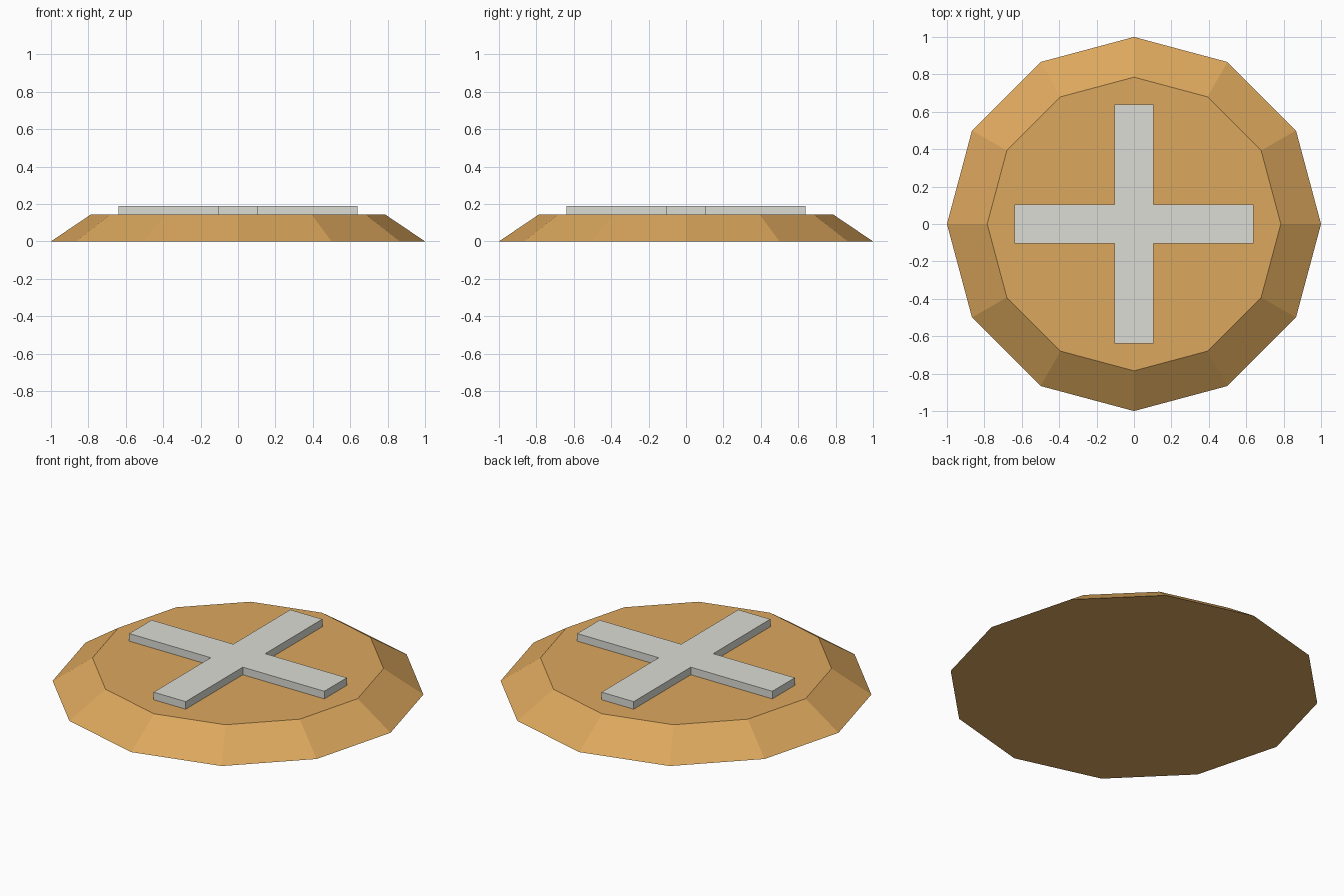
import bpy
import bmesh
from math import cos, sin, pi

cube = bpy.data.objects.get("Cube")
if cube:
    bpy.data.objects.remove(cube, do_unlink=True)

BASE_TOP = 0.145
CROSS_TOP = 0.19


def make_material(name, rgb):
    mat = bpy.data.materials.new(name)
    mat.use_nodes = True
    color = (*rgb, 1.0)
    mat.diffuse_color = color
    mat.node_tree.nodes["Principled BSDF"].inputs["Base Color"].default_value = color
    return mat


def make_prism(name, lower, upper, z0, z1, mat):
    """Solid between two matching outlines at heights z0 and z1."""
    bm = bmesh.new()
    bottom = [bm.verts.new((x, y, z0)) for x, y in lower]
    top = [bm.verts.new((x, y, z1)) for x, y in upper]
    bm.faces.new(bottom[::-1])
    bm.faces.new(top)
    n = len(bottom)
    for i in range(n):
        j = (i + 1) % n
        bm.faces.new((bottom[i], bottom[j], top[j], top[i]))
    bmesh.ops.recalc_face_normals(bm, faces=bm.faces)
    mesh = bpy.data.meshes.new(name)
    bm.to_mesh(mesh)
    bm.free()
    mesh.materials.append(mat)
    obj = bpy.data.objects.new(name, mesh)
    bpy.context.collection.objects.link(obj)
    return obj


def ring(radius, sides=12):
    return [(radius * cos(2 * pi * i / sides), radius * sin(2 * pi * i / sides))
            for i in range(sides)]


def cross_outline(reach, half):
    """One arm's three corners, turned a quarter four times."""
    points = []
    arm = [(reach, -half), (reach, half), (half, half)]
    for _ in range(4):
        points += arm
        arm = [(-y, x) for x, y in arm]
    return points


tan = make_material("warm tan", (0.72, 0.39, 0.11))
grey = make_material("light grey", (0.72, 0.72, 0.67))

# Twelve-sided base with sloping rim
make_prism("base", ring(1.0), ring(0.785), 0, BASE_TOP, tan)

# Raised cross resting on the base
cross = cross_outline(0.64, 0.105)
make_prism("raised_cross", cross, cross, BASE_TOP, CROSS_TOP, grey)
